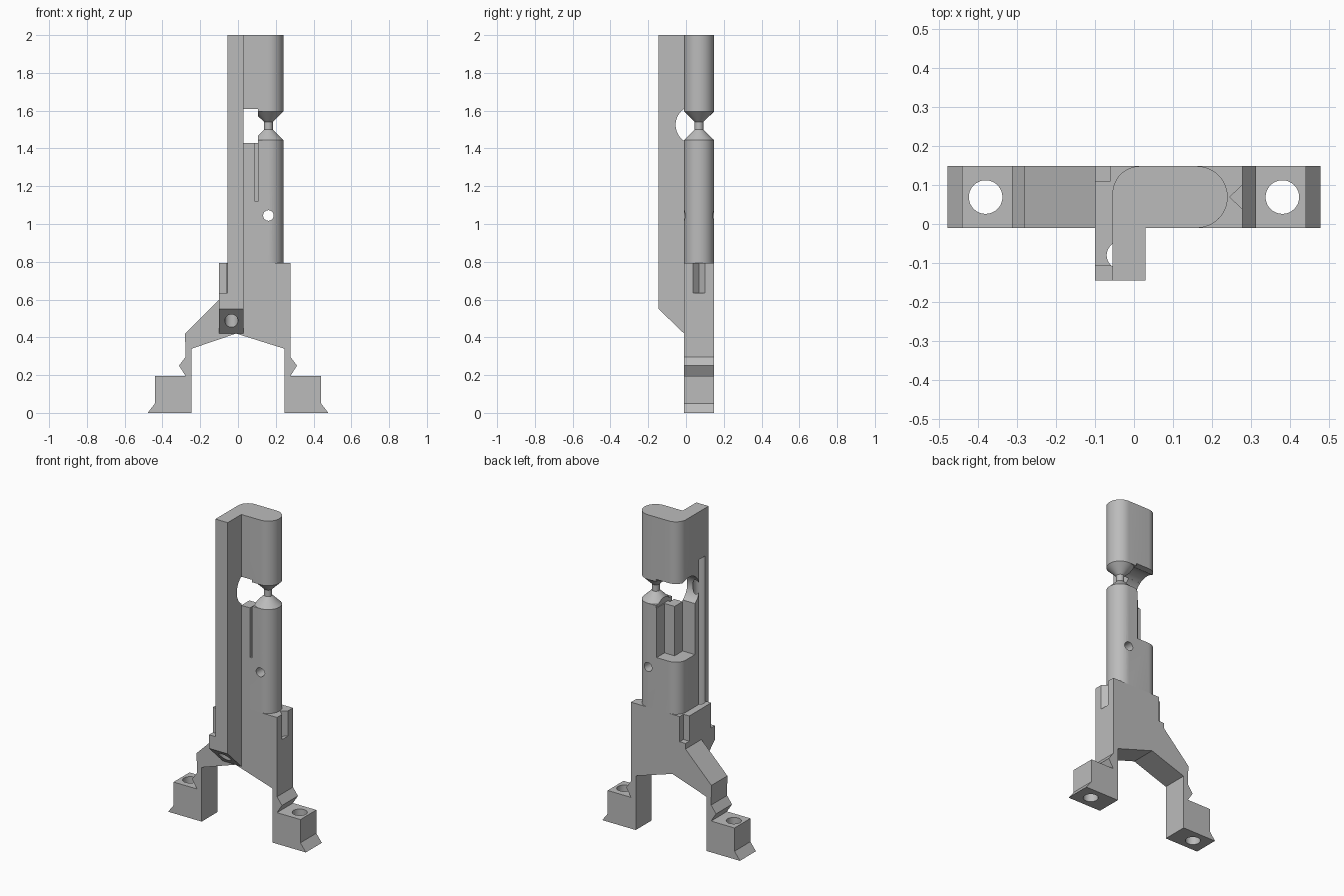
import bpy, bmesh, math
from mathutils import Matrix

cube = bpy.data.objects.get("Cube")
if cube:
    bpy.data.objects.remove(cube, do_unlink=True)

grey = bpy.data.materials.new("plain grey")
grey.use_nodes = True
COLOUR = (0.5, 0.5, 0.5, 1)
grey.diffuse_color = COLOUR
grey.node_tree.nodes["Principled BSDF"].inputs["Base Color"].default_value = COLOUR

FRONT, BACK = -0.01, 0.148       # depth of frame and body
MID = (FRONT + BACK) / 2
ROUND = (BACK - FRONT) / 2
AXIS = 0.161                     # spindle centre in x
COL_L, COL_R, COL_F = -0.055, 0.03, -0.145
FLANGE = -0.1


def prism(name, pts, axis, lo, hi):
    """Extrude a closed 2D outline along x (pts y,z), y (pts x,z) or z (pts x,y)."""
    place = {"x": lambda a, b, t: (t, a, b),
             "y": lambda a, b, t: (a, t, b),
             "z": lambda a, b, t: (a, b, t)}[axis]
    bm = bmesh.new()
    low = [bm.verts.new(place(a, b, lo)) for a, b in pts]
    high = [bm.verts.new(place(a, b, hi)) for a, b in pts]
    bm.faces.new(low)
    bm.faces.new(high)
    n = len(pts)
    for i in range(n):
        j = (i + 1) % n
        bm.faces.new((low[i], low[j], high[j], high[i]))
    return finish(name, bm)


def finish(name, bm):
    bmesh.ops.recalc_face_normals(bm, faces=bm.faces)
    mesh = bpy.data.meshes.new(name)
    bm.to_mesh(mesh)
    bm.free()
    mesh.materials.append(grey)
    ob = bpy.data.objects.new(name, mesh)
    bpy.context.collection.objects.link(ob)
    return ob


def arc(cx, cy, r, start, end, steps):
    angles = [math.radians(start + (end - start) * i / steps) for i in range(steps + 1)]
    return [(cx + r * math.cos(a), cy + r * math.sin(a)) for a in angles]


def circle(cx, cy, r, steps=48):
    return arc(cx, cy, r, 0, 360, steps)[:-1]


def box(x0, x1, y0, y1, z0, z1):
    return prism("cutter", [(x0, y0), (x1, y0), (x1, y1), (x0, y1)], "z", z0, z1)


def cut(ob, *cutters):
    bpy.context.view_layer.objects.active = ob
    for c in cutters:
        c.hide_render = True
        mod = ob.modifiers.new("cut", "BOOLEAN")
        mod.operation, mod.solver, mod.object = "DIFFERENCE", "EXACT", c
        bpy.ops.object.modifier_apply(modifier=mod.name)
        bpy.data.objects.remove(c, do_unlink=True)


def smooth(ob):
    bpy.ops.object.select_all(action="DESELECT")
    ob.select_set(True)
    bpy.context.view_layer.objects.active = ob
    bpy.ops.object.shade_smooth_by_angle(angle=math.radians(25))


# Forked base frame with two clip feet
foot = [(0.245, 0.34), (0.245, 0), (0.478, 0), (0.44, 0.05), (0.44, 0.196),
        (0.278, 0.196), (0.312, 0.25), (0.278, 0.296)]
left_foot = [(-x, z) for x, z in reversed(foot)]
outline = ([(-0.01, 0.42)] + foot + [(0.278, 0.793), (FLANGE, 0.793), (FLANGE, 0.6),
           (-0.28, 0.42)] + left_foot)
frame = prism("base_frame", outline, "y", FRONT, BACK)
groove = prism("cutter", [(0.245, MID), (0.29, MID - 0.042), (0.29, MID + 0.042)],
               "z", 0.635, 0.9)
corner = box(-0.2, -0.06, 0.11, 0.2, 0.635, 0.9)
holes = [prism("cutter", circle(s * 0.38, MID, 0.043), "z", -0.1, 0.26) for s in (-1, 1)]
cut(frame, groove, corner, *holes)


def channel():
    """Long vertical bore in the column."""
    return prism("cutter", circle(-0.035, -0.08, 0.035), "z", 0.3, 1.7)


# Tall front column with slanted foot
column = prism("front_column", [(COL_F, 0.55), (FRONT, 0.42), (FRONT, 2), (COL_F, 2)],
               "x", COL_L, COL_R)
cut(column, channel(),
    prism("cutter", circle(0.048, 1.525, 0.103), "x", -0.3, 0.3))

# Stepped flange beside the column
flange = prism("side_flange", [(COL_F, 0.55), (FRONT, 0.42), (FRONT, 0.793),
               (-0.107, 0.793), (-0.107, 0.635), (COL_F, 0.635)], "x", FLANGE, COL_L)
cut(flange, channel())

# Rounded body, split by the gap and recessed at the back
plan = ([(COL_L, FRONT)] + arc(AXIS, MID, ROUND, -90, 90, 24)
        + arc(COL_L + 0.07, BACK - 0.07, 0.07, 90, 180, 12))
lower = prism("lower_body", plan, "z", 0.793, 1.445)
cut(lower,
    box(-0.2, 0.105, -0.1, 0.3, 1.43, 1.6),
    box(-0.2, COL_R, -0.1, 0.3, 1.12, 1.6),
    box(0, 0.1, 0.07, 0.3, 1.12, 1.6),
    box(0.09, 0.105, -0.1, 0.03, 1.12, 1.6),
    prism("cutter", circle(AXIS, 1.045, 0.028), "y", -0.2, 0.3))
upper = prism("upper_body", plan, "z", 1.595, 2)
cut(upper, box(-0.2, 0.105, -0.1, 0.3, 1.5, 1.61),
    prism("cutter", circle(0.048, 1.525, 0.103), "x", -0.3, 0.105))

# Necked spindle joining the two body halves
bm = bmesh.new()
profile = [(0, 1.445), (ROUND, 1.445), (0.023, 1.5), (0.023, 1.54), (ROUND, 1.595), (0, 1.595)]
verts = [bm.verts.new((r, 0, z)) for r, z in profile]
edges = [bm.edges.new(pair) for pair in zip(verts, verts[1:])]
bmesh.ops.spin(bm, geom=verts + edges, axis=(0, 0, 1), cent=(0, 0, 0),
               angle=math.tau, steps=48, use_merge=True)
bmesh.ops.remove_doubles(bm, verts=bm.verts, dist=1e-5)
bmesh.ops.transform(bm, matrix=Matrix.Translation((AXIS, MID, 0)), verts=bm.verts)
spindle = finish("neck_spindle", bm)
cut(spindle, box(-0.2, 0.105, -0.1, 0.3, 1.4, 1.7))

for part in (frame, column, flange, lower, upper, spindle):
    smooth(part)
